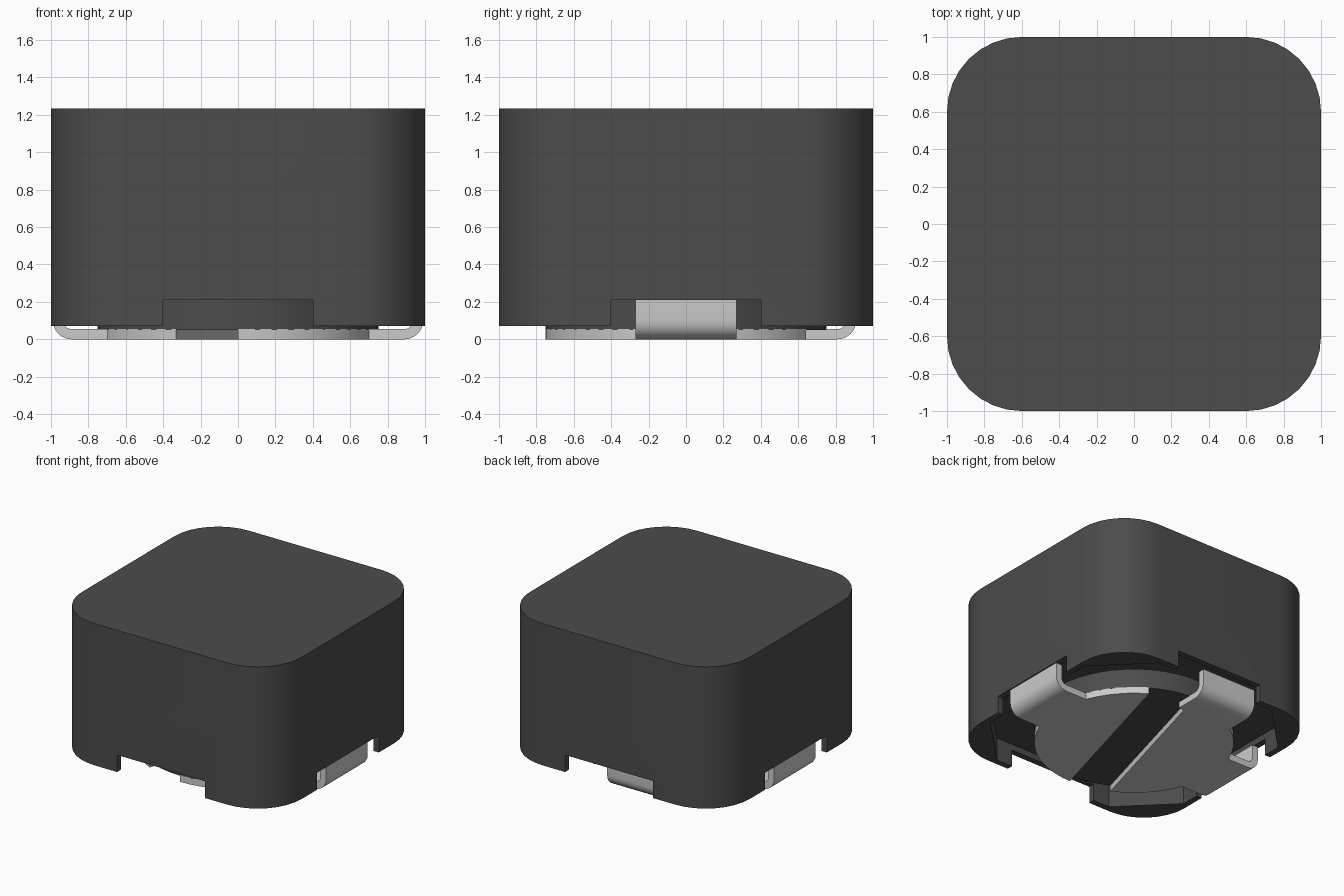
import bpy, bmesh
from math import sin, cos, pi, radians

if "Cube" in bpy.data.objects:
    bpy.data.objects.remove(bpy.data.objects["Cube"])


def material(name, r, g, b):
    m = bpy.data.materials.new(name)
    m.diffuse_color = (r, g, b, 1)
    m.use_nodes = True
    m.node_tree.nodes["Principled BSDF"].inputs["Base Color"].default_value = m.diffuse_color
    return m


FERRITE = material("dark grey ferrite", 0.072, 0.072, 0.072)
METAL = material("silver metal", 0.6, 0.6, 0.6)


def prism(name, outline, depth, place, mat):
    """Extrude a 2D outline by depth; place maps (u, v, w) to x, y, z."""
    bm = bmesh.new()
    face = bm.faces.new([bm.verts.new(place(u, v, depth[0])) for u, v in outline])
    new = bmesh.ops.extrude_face_region(bm, geom=[face])["geom"]
    for vert, (u, v) in zip([l.vert for l in next(
            g for g in new if isinstance(g, bmesh.types.BMFace)).loops], outline):
        vert.co = place(u, v, depth[1])
    bmesh.ops.recalc_face_normals(bm, faces=bm.faces)
    mesh = bpy.data.meshes.new(name)
    bm.to_mesh(mesh)
    bm.free()
    mesh.materials.append(mat)
    ob = bpy.data.objects.new(name, mesh)
    bpy.context.collection.objects.link(ob)
    return ob


def flat(u, v, w):
    return (u, v, w)


def arc(cx, cy, r, a0, a1, n):
    return [(cx + r * cos(radians(a0 + (a1 - a0) * i / n)),
             cy + r * sin(radians(a0 + (a1 - a0) * i / n))) for i in range(n + 1)]


def smooth(ob):
    bpy.ops.object.select_all(action='DESELECT')
    ob.select_set(True)
    bpy.context.view_layer.objects.active = ob
    bpy.ops.object.shade_smooth_by_angle(angle=radians(30))


# Shell: rounded square block
outline = []
for k, (sx, sy) in enumerate([(1, 1), (-1, 1), (-1, -1), (1, -1)]):
    outline += arc(0.6 * sx, 0.6 * sy, 0.4, 90 * k, 90 * k + 90, 8)
shell = prism("shell", outline, (0.07, 1.235), flat, FERRITE)

# Cutters: octagonal recess below and a notch through each side
a, b = 0.95, 0.55
octagon = [(a, -b), (a, b), (b, a), (-b, a), (-a, b), (-a, -b), (-b, -a), (b, -a)]
cutters = [prism("recess_cutter", octagon, (-0.1, 0.26), flat, FERRITE)]
for name, w, d in [("notch_cutter_x", 1.2, 0.4), ("notch_cutter_y", 0.4, 1.2)]:
    box = [(-w, -d), (w, -d), (w, d), (-w, d)]
    cutters.append(prism(name, box, (-0.2, 0.21), flat, FERRITE))
bpy.context.view_layer.objects.active = shell
for c in cutters:
    mod = shell.modifiers.new("cut", 'BOOLEAN')
    mod.operation = 'DIFFERENCE'
    mod.solver = 'EXACT'
    mod.object = c
    bpy.ops.object.modifier_apply(modifier=mod.name)
for c in cutters:
    bpy.data.objects.remove(c)
smooth(shell)

# Drum core: bottom flange and post
smooth(prism("core_flange", arc(0, 0, 0.75, 0, 352.5, 47), (0.05, 0.21), flat, FERRITE))
smooth(prism("core_post", arc(0, 0, 0.5, 0, 352.5, 47), (0.2, 0.3), flat, FERRITE))

# Terminal plates: two disc segments parted by a slanted slot
for name, a0, a1 in [("right_terminal_plate", -90, 58.7), ("left_terminal_plate", 85, 243.8)]:
    smooth(prism(name, arc(0, 0, 0.75, a0, a1, 24), (0, 0.055), flat, METAL))


# Terminal tabs: strips bent upward at the sides
def tab_profile(start, reach):
    return ([(start, 0)] + arc(reach - 0.1, 0.1, 0.1, -90, 0, 6) + [(reach, 0.21)] +
            [(reach - 0.055, 0.21)] + arc(reach - 0.1, 0.1, 0.045, 0, -90, 6) + [(start, 0.055)])


for name, side in [("right_tab", 1), ("left_tab", -1)]:
    smooth(prism(name, tab_profile(0.68, 0.99), (-0.27, 0.27),
                 lambda u, v, w, s=side: (s * u, w, v), METAL))
smooth(prism("back_tab", tab_profile(0.62, 0.91), (-0.42, 0.08),
             lambda u, v, w: (w, u, v), METAL))
